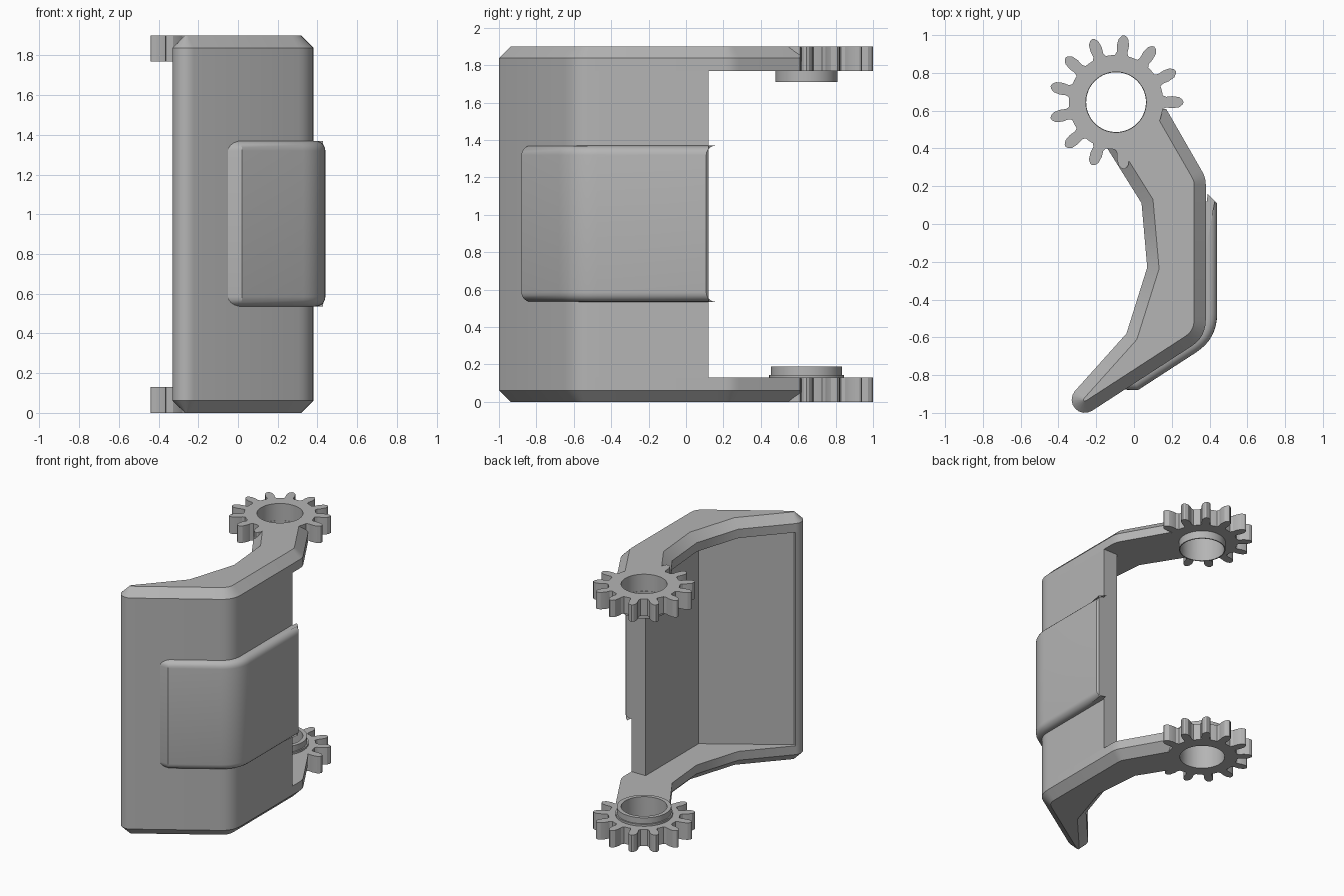
import bpy, bmesh, math
from mathutils import Vector

if "Cube" in bpy.data.objects:
    bpy.data.objects.remove(bpy.data.objects["Cube"], do_unlink=True)

HEIGHT = 1.9
PLATE = 0.13
HUB = Vector((-0.095, 0.645))
HOLE = 0.16

grey = bpy.data.materials.new("plain grey")
grey.use_nodes = True
grey.diffuse_color = (0.46, 0.46, 0.46, 1)
grey.node_tree.nodes["Principled BSDF"].inputs["Base Color"].default_value = grey.diffuse_color


def finish(bm, name):
    bmesh.ops.recalc_face_normals(bm, faces=bm.faces)
    mesh = bpy.data.meshes.new(name)
    bm.to_mesh(mesh)
    bm.free()
    mesh.materials.append(grey)
    obj = bpy.data.objects.new(name, mesh)
    bpy.context.collection.objects.link(obj)
    bpy.ops.object.select_all(action='DESELECT')
    obj.select_set(True)
    bpy.context.view_layer.objects.active = obj
    bpy.ops.object.shade_smooth_by_angle(angle=math.radians(28))
    return obj


def rounded(a, corner, b, steps=6):
    """Curve from a to b, pulled towards the corner."""
    a, corner, b = Vector(a), Vector(corner), Vector(b)
    return [a * (1 - t) ** 2 + corner * 2 * t * (1 - t) + b * t * t
            for t in (i / steps for i in range(steps + 1))]


def inset(points, d, plain):
    """Inset a counter-clockwise outline; edges starting at plain points stay put."""
    n = len(points)
    lines = []
    for i, p in enumerate(points):
        e = (points[(i + 1) % n] - p).normalized()
        normal = Vector((-e.y, e.x))
        lines.append((normal, normal.dot(p) + (0 if i in plain else d)))
    result = []
    for i in range(n):
        (n1, c1), (n2, c2) = lines[i - 1], lines[i]
        det = n1.x * n2.y - n1.y * n2.x
        if abs(det) < 1e-4:
            result.append(points[i] + n2 * (c2 - n2.dot(points[i])))
        else:
            result.append(Vector(((c1 * n2.y - c2 * n1.y) / det,
                                  (n1.x * c2 - n2.x * c1) / det)))
    return result


def prism(name, points, levels, plain=()):
    """Stack of (height, inset) rings, closed at both ends."""
    points = [Vector(p) for p in points]
    bm = bmesh.new()
    rings = [[bm.verts.new((p.x, p.y, z)) for p in (inset(points, d, plain) if d else points)]
             for z, d in levels]
    for low, high in zip(rings, rings[1:]):
        for i in range(len(low)):
            bm.faces.new((low[i - 1], low[i], high[i], high[i - 1]))
    bm.faces.new(rings[0])
    bm.faces.new(rings[-1])
    return finish(bm, name)


def hub_ring(name, polar, hole, z0, z1):
    """Pierced disc around the hub from a list of (angle, radius)."""
    bm = bmesh.new()
    loops = []
    for z in (z0, z1):
        for edge in (True, False):
            loops.append([bm.verts.new((HUB.x + math.cos(a) * (r if edge else hole),
                                        HUB.y + math.sin(a) * (r if edge else hole), z))
                          for a, r in polar])
    out0, in0, out1, in1 = loops
    for p, q in ((out0, in0), (in0, in1), (in1, out1), (out1, out0)):
        for i in range(len(p)):
            bm.faces.new((p[i - 1], p[i], q[i], q[i - 1]))
    return finish(bm, name)


# Shared plan curves: rounded front tip and the outer bend
tip = [Vector((-0.26, -0.93)) + 0.07 * Vector((math.cos(a), math.sin(a)))
       for a in (math.radians(140 + 163 * i / 8) for i in range(9))]
bend = rounded((0.305, -0.647), (0.38, -0.598), (0.38, -0.508))

# Curved wall
prism("curved_wall", tip + bend + [(0.38, 0.12), (0.26, 0.12), (0.26, -0.525), (-0.295, -0.893)],
      [(PLATE, 0), (HEIGHT - PLATE, 0)])

# End plates with arms, chamfered on their outer faces
outline = tip + bend + rounded((0.38, 0.21), (0.38, 0.25), (0.357, 0.285), 3)
first_end = len(outline)
outline += [(0.17, 0.61), (0.07, 0.60), (0.01, 0.49),
            (-0.16, 0.43), (0.04, 0.11), (0.07, -0.23), (-0.04, -0.58)]
arm_end = range(first_end, first_end + 3)
CHAMFER = 0.062
prism("bottom_plate", outline, [(0, CHAMFER), (CHAMFER, 0), (PLATE, 0)], arm_end)
prism("top_plate", outline,
      [(HEIGHT - PLATE, 0), (HEIGHT - CHAMFER, 0), (HEIGHT, CHAMFER)], arm_end)

# Raised outer pad with rounded upper and lower edges
pad = [Vector((-0.05, -0.877)), Vector((0.02, -0.88))]
pad += rounded((0.33, -0.679), (0.44, -0.607), (0.44, -0.475), 8)
pad_end = len(pad)
pad += [(0.44, 0.108), (0.428, 0.12), (0.3, 0.12), (0.3, -0.58), (-0.03, -0.82)]
R = 0.05
arc = [(R * (1 - math.sin(t)), R * (1 - math.cos(t)))
       for t in (math.pi / 2 * i / 5 for i in range(6))]
lower = [(0.535 + h, d) for h, d in reversed(arc)]
upper = [(1.37 - h, d) for h, d in arc]
prism("outer_pad", pad, lower + upper, range(pad_end, pad_end + 5))

# Gears: leaf-shaped teeth, with the two inside the arm left out
TEETH = 13
half = [(0.25, 0.036), (0.27, 0.027), (0.30, 0.032), (0.335, 0.027), (0.352, 0.013)]
tooth = [(r, -w) for r, w in half] + [(0.357, 0)] + [(r, w) for r, w in reversed(half)]
gear = []
for k in range(TEETH):
    centre = math.tau * k / TEETH
    for r, w in tooth:
        gear.append((centre + math.atan2(w, r), 0.25 if k >= TEETH - 2 else r))
    gear.append((centre + math.pi / TEETH, 0.25))
# keep angles rising along the plain rim
rim = []
for k in range(TEETH):
    part = gear[k * 12:(k + 1) * 12]
    rim += sorted(part) if k >= TEETH - 2 else part
hub_ring("bottom_gear", rim, HOLE, 0, PLATE)
hub_ring("top_gear", rim, HOLE, HEIGHT - PLATE, HEIGHT)


# Hub collars between the gears
def circle(r):
    return [(math.tau * i / 64, r) for i in range(64)]


hub_ring("bottom_collar_flange", circle(0.2), HOLE, PLATE, PLATE + 0.015)
hub_ring("bottom_collar", circle(0.19), HOLE, PLATE, PLATE + 0.06)
hub_ring("top_collar", circle(0.166), 0.158, HEIGHT - PLATE - 0.06, HEIGHT - PLATE)
